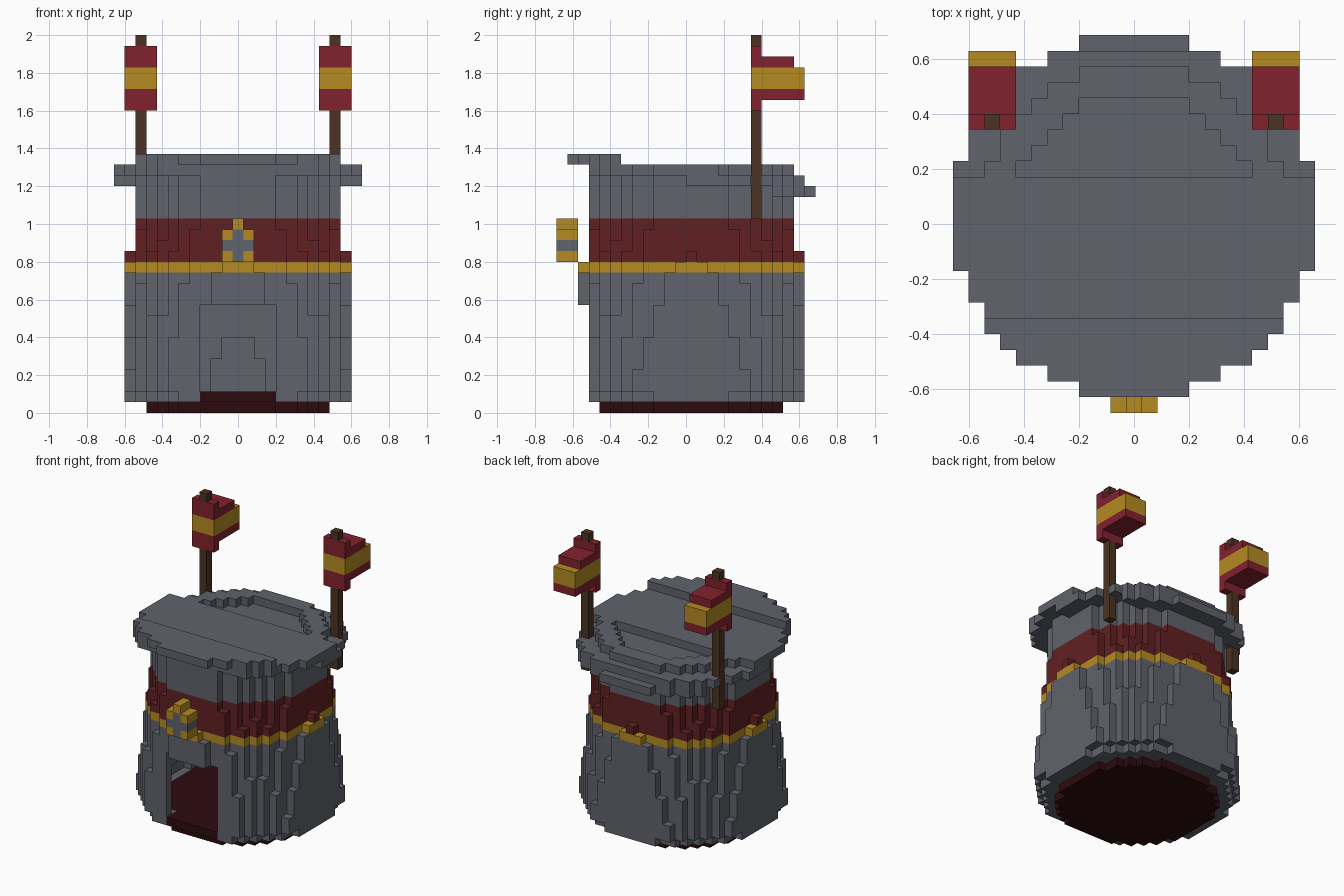
import bpy, bmesh
from mathutils import Vector

cube = bpy.data.objects.get("Cube")
if cube:
    bpy.data.objects.remove(cube, do_unlink=True)

U = 2 / 35  # edge of one block
SPAN = range(-12, 13)


def material(name, rgb):
    lin = [((c / 255 + 0.055) / 1.055) ** 2.4 for c in rgb] + [1.0]
    m = bpy.data.materials.new(name)
    m.use_nodes = True
    m.diffuse_color = lin
    m.node_tree.nodes["Principled BSDF"].inputs["Base Color"].default_value = lin
    return m


stone = material("stone grey", (96, 99, 108))
brick = material("brick red", (97, 32, 34))
gold = material("gold", (181, 139, 34))
cloth = material("flag red", (130, 34, 46))
wood = material("dark wood", (75, 51, 34))
floor = material("dark maroon", (44, 11, 14))

cells = {}  # block position -> (part, material); later parts replace earlier ones


def box(part, mat, xs, ys, zs):
    for x in xs:
        for y in ys:
            for z in zs:
                cells[x, y, z] = (part, mat)


def disc(part, mat, z, outer, inner=0, ys=SPAN, limit=12):
    for x in SPAN:
        for y in ys:
            d = x * x + y * y
            if inner * inner <= d <= outer * outer + 0.001 and max(abs(x), abs(y)) <= limit:
                cells[x, y, z] = (part, mat)


def span(a, b):
    return range(a, b + 1)


# Foundation and raised floor
disc("foundation", floor, 0, 8.7)
disc("floor", floor, 1, 9.3)

# Tapering hollow wall with gold and red bands
for z in span(1, 22):
    slope = 0.1085 if z < 14 else 0.06
    radius = 10.5 if z == 1 else 10 + slope * (14 - z)
    part, mat = "tower_wall", stone
    if z == 13:
        part, mat = "gold_band", gold
    elif 14 <= z <= 17:
        part, mat = "red_band", brick
    front = -10 if 10 <= z <= 13 else -9
    disc(part, mat, z, radius, min(radius - 1.8, 9.3), range(front, 13), 10)

# Doorway
for x in span(-3, 3):
    for y in span(-12, -5):
        for z in span(1, 9):
            if cells.get((x, y, z), ("", 0))[0] == "tower_wall":
                del cells[x, y, z]
box("floor", floor, span(-3, 3), span(-9, -7), [1])

# Roof slab stepping down towards the back
for z, first, last in ((23, -11, -7), (22, -9, 2), (21, 0, 10), (20, 8, 11)):
    disc("roof", stone, z, 11.5, 0, span(first, last))

# Emblem over the door
box("emblem_frame", gold, span(-1, 1), (-12, -11), (14, 16))
box("emblem_frame", gold, [0], (-12, -11), [17])
box("emblem_shield", stone, [0], (-12, -11), span(14, 16))
box("emblem_shield", stone, span(-1, 1), (-12, -11), [15])

# Poles and striped flags on both sides
for side, name in ((1, "left"), (-1, "right")):
    xs = [side * x for x in (8, 9, 10)]
    box(name + "_pole", wood, [side * 9], [6], span(18, 34))
    flag = name + "_flag"
    box(flag, cloth, xs, [6], span(28, 33))
    box(flag, cloth, xs, span(7, 9), [32])
    box(flag, cloth, xs, span(7, 10), [29])
    box(flag, gold, xs, span(6, 10), (30, 31))

# Turn each part's blocks into one mesh of exposed faces
AXES = [Vector(v) for v in ((1, 0, 0), (0, 1, 0), (0, 0, 1))]
for part in sorted({p for p, m in cells.values()}):
    bm = bmesh.new()
    mats = []
    for cell, (p, mat) in cells.items():
        if p != part:
            continue
        if mat not in mats:
            mats.append(mat)
        centre = Vector(cell) + Vector((0, 0.5, 0.5))
        for i in range(3):
            for sign in (1, -1):
                n = AXES[i] * sign
                if tuple(int(a) for a in Vector(cell) + n) in cells:
                    continue
                u, v = AXES[(i + 1) % 3] * sign, AXES[(i + 2) % 3]
                ring = (-u - v, u - v, u + v, v - u)
                f = bm.faces.new([bm.verts.new((centre + (n + c) / 2) * U) for c in ring])
                f.material_index = mats.index(mat)
    bmesh.ops.remove_doubles(bm, verts=bm.verts, dist=U / 100)
    mesh = bpy.data.meshes.new(part)
    bm.to_mesh(mesh)
    bm.free()
    for m in mats:
        mesh.materials.append(m)
    bpy.context.collection.objects.link(bpy.data.objects.new(part, mesh))
